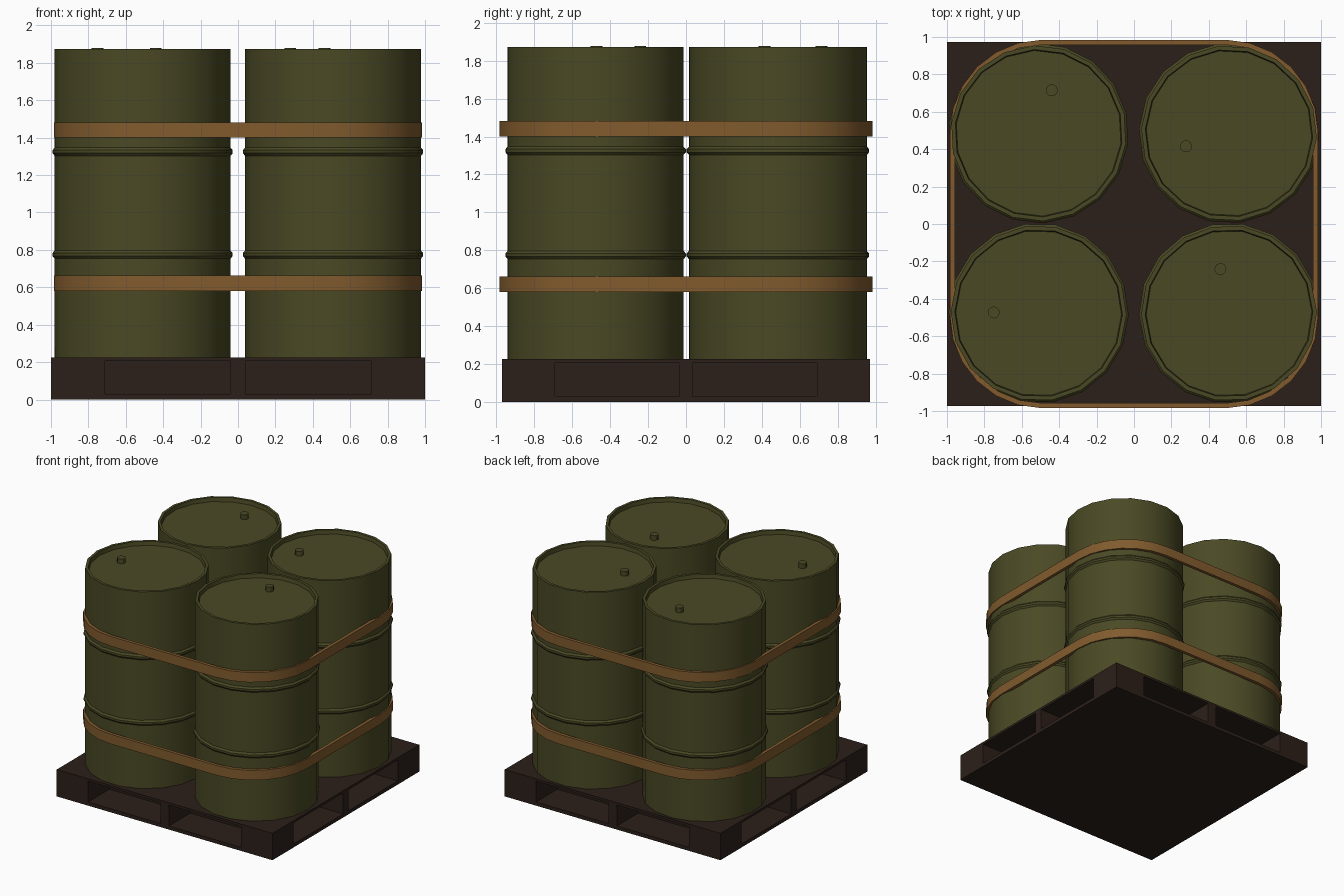
import bpy, bmesh
from math import sin, cos, pi, radians

if "Cube" in bpy.data.objects:
    bpy.data.objects.remove(bpy.data.objects["Cube"])


def material(name, rgb):
    m = bpy.data.materials.new(name)
    m.diffuse_color = (*rgb, 1)
    m.use_nodes = True
    m.node_tree.nodes["Principled BSDF"].inputs["Base Color"].default_value = m.diffuse_color
    return m


GREEN = material("drum_paint", (0.068, 0.066, 0.018))
TAN = material("strap_webbing", (0.22, 0.105, 0.027))
BROWN = material("dark_wood", (0.025, 0.014, 0.010))


def make_object(name, bm, mat=None):
    bmesh.ops.recalc_face_normals(bm, faces=bm.faces)
    me = bpy.data.meshes.new(name)
    bm.to_mesh(me)
    bm.free()
    ob = bpy.data.objects.new(name, me)
    bpy.context.collection.objects.link(ob)
    if mat:
        me.materials.append(mat)
    return ob


def add_box(bm, x0, x1, y0, y1, z0, z1):
    vs = bmesh.ops.create_cube(bm, size=1)["verts"]
    for v in vs:
        v.co = (x0 + (v.co.x + .5) * (x1 - x0),
                y0 + (v.co.y + .5) * (y1 - y0),
                z0 + (v.co.z + .5) * (z1 - z0))


def add_lathe(bm, profile, n, cx=0, cy=0):
    rings = [[bm.verts.new((cx + r * cos(2 * pi * i / n), cy + r * sin(2 * pi * i / n), z))
              for i in range(n)] for r, z in profile]
    for a, b in zip(rings, rings[1:]):
        for i in range(n):
            j = (i + 1) % n
            bm.faces.new((a[i], a[j], b[j], b[i]))
    bm.faces.new(rings[0][::-1])
    bm.faces.new(rings[-1])


def smooth(ob, angle):
    bpy.ops.object.select_all(action='DESELECT')
    ob.select_set(True)
    bpy.context.view_layer.objects.active = ob
    bpy.ops.object.shade_smooth_by_angle(angle=radians(angle))


# Pallet block with two fork pockets in each side
bm = bmesh.new()
add_box(bm, -1, 1, -0.972, 0.972, 0, 0.225)
pallet = make_object("pallet", bm, BROWN)

bm = bmesh.new()
for s in (-1, 1):
    for t in (-1, 1):
        xs = sorted((t * 0.04, t * 0.71))
        ys = sorted((s * 0.69, s * 1.1))
        add_box(bm, *xs, *ys, 0.03, 0.205)
        xs = sorted((s * 0.73, s * 1.1))
        ys = sorted((t * 0.035, t * 0.69))
        add_box(bm, *xs, *ys, 0.03, 0.205)
cutter = make_object("pocket_cutter", bm, BROWN)
mod = pallet.modifiers.new("pockets", 'BOOLEAN')
mod.operation = 'DIFFERENCE'
mod.solver = 'EXACT'
mod.object = cutter
bpy.context.view_layer.objects.active = pallet
bpy.ops.object.modifier_apply(modifier=mod.name)
bpy.data.objects.remove(cutter)

# Drums: ribbed wall, raised rim, recessed lid and a bung
R = 0.47
profile = [(R, 0.225)]
for z in (0.775, 1.325):
    profile += [(R, z - 0.022), (R + 0.012, z - 0.008), (R + 0.012, z + 0.008), (R, z + 0.022)]
profile += [(R, 1.873), (R - 0.022, 1.873), (R - 0.027, 1.84)]

for name, x, y, turn in (("back_left", -0.51, 0.485, 73), ("back_right", 0.508, 0.485, 197),
                         ("front_left", -0.51, -0.477, 179), ("front_right", 0.508, -0.477, 101)):
    bm = bmesh.new()
    add_lathe(bm, profile, 18)
    add_lathe(bm, [(0.032, 1.835), (0.032, 1.879)], 12, 0.24, 0)
    drum = make_object("drum_" + name, bm, GREEN)
    drum.location = (x, y, 0)
    drum.rotation_euler.z = radians(turn)
    smooth(drum, 30)


# Straps: rounded-square bands around all four drums
def outline(half, rad, steps=6):
    c = half - rad
    pts = []
    for q, (sx, sy) in enumerate(((1, 1), (-1, 1), (-1, -1), (1, -1))):
        for i in range(steps + 1):
            a = (q + i / steps) * pi / 2
            pts.append((sx * c + rad * cos(a), sy * c + rad * sin(a)))
    return pts


for name, z in (("lower_strap", 0.58), ("upper_strap", 1.40)):
    bm = bmesh.new()
    loops = [[bm.verts.new((x, y, zz)) for x, y in outline(h, h - 0.49)]
             for h, zz in ((0.985, z), (0.985, z + 0.082), (0.958, z + 0.082), (0.958, z))]
    n = len(loops[0])
    for k in range(4):
        a, b = loops[k], loops[(k + 1) % 4]
        for i in range(n):
            j = (i + 1) % n
            bm.faces.new((a[i], a[j], b[j], b[i]))
    smooth(make_object(name, bm, TAN), 30)
